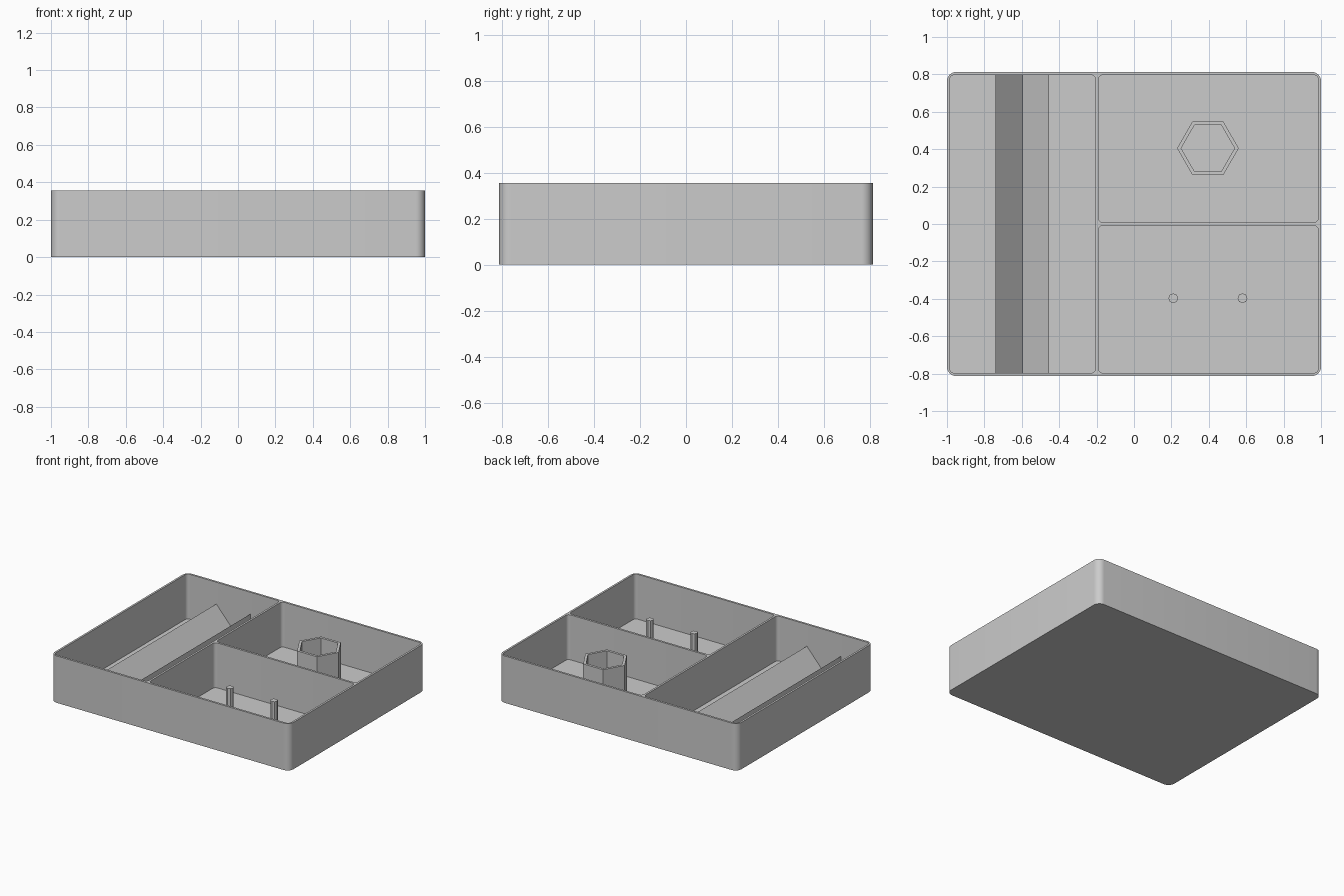
import bpy
import bmesh
import math

if "Cube" in bpy.data.objects:
    bpy.data.objects.remove(bpy.data.objects["Cube"], do_unlink=True)

HEIGHT = 0.355
FLOOR = 0.015

grey = bpy.data.materials.new("plain grey")
grey.use_nodes = True
colour = (0.6, 0.6, 0.6, 1.0)
grey.diffuse_color = colour
grey.node_tree.nodes["Principled BSDF"].inputs["Base Color"].default_value = colour


def prism(name, outline, z0, z1):
    """Extrude a closed xy outline from z0 to z1."""
    bm = bmesh.new()
    base = bm.faces.new([bm.verts.new((x, y, z0)) for x, y in outline])
    top = bmesh.ops.extrude_face_region(bm, geom=[base])["geom"]
    verts = [v for v in top if isinstance(v, bmesh.types.BMVert)]
    bmesh.ops.translate(bm, verts=verts, vec=(0, 0, z1 - z0))
    bmesh.ops.recalc_face_normals(bm, faces=bm.faces)
    mesh = bpy.data.meshes.new(name)
    bm.to_mesh(mesh)
    bm.free()
    mesh.materials.append(grey)
    obj = bpy.data.objects.new(name, mesh)
    bpy.context.collection.objects.link(obj)
    return obj


def rounded_rect(x0, x1, y0, y1, r, steps=8):
    corners = [(x1 - r, y1 - r), (x0 + r, y1 - r), (x0 + r, y0 + r), (x1 - r, y0 + r)]
    points = []
    for q, (cx, cy) in enumerate(corners):
        for i in range(steps + 1):
            a = (q + i / steps) * math.pi / 2
            points.append((cx + r * math.cos(a), cy + r * math.sin(a)))
    return points


def polygon(cx, cy, r, sides):
    turn = math.tau / sides
    return [(cx + r * math.cos(i * turn), cy + r * math.sin(i * turn)) for i in range(sides)]


def select_only(obj):
    bpy.ops.object.select_all(action="DESELECT")
    obj.select_set(True)
    bpy.context.view_layer.objects.active = obj


def cut(obj, cutter):
    """Subtract the cutter, then remove it."""
    cutter.hide_render = True
    mod = obj.modifiers.new("cut", "BOOLEAN")
    mod.operation = "DIFFERENCE"
    mod.solver = "EXACT"
    mod.object = cutter
    select_only(obj)
    bpy.ops.object.modifier_apply(modifier=mod.name)
    bpy.data.objects.remove(cutter, do_unlink=True)


# Tray body with three rounded compartments
tray = prism("tray_body", rounded_rect(-1, 1, -0.813, 0.813, 0.05), 0, HEIGHT)
for x0, x1, y0, y1 in [(-0.985, -0.205, -0.797, 0.797),
                       (-0.19, 0.985, 0.008, 0.797),
                       (-0.19, 0.985, -0.797, -0.008)]:
    cut(tray, prism("pocket_cutter", rounded_rect(x0, x1, y0, y1, 0.025), FLOOR, HEIGHT + 0.1))
select_only(tray)
bpy.ops.object.shade_smooth_by_angle(angle=math.radians(30))

# Long cradle block with a V groove along its top
profile = [(-0.74, 0.01), (-0.455, 0.01), (-0.455, 0.19), (-0.597, 0.03), (-0.74, 0.19)]
cradle = prism("v_cradle", profile, -0.8, 0.8)
cradle.rotation_euler.x = math.pi / 2

# Hollow hexagonal holder
holder = prism("hex_holder", polygon(0.395, 0.405, 0.165, 6), 0.01, 0.32)
cut(holder, prism("hex_cutter", polygon(0.395, 0.405, 0.143, 6), FLOOR, HEIGHT + 0.1))

# Two upright pegs
for side, x in (("right", 0.21), ("left", 0.58)):
    prism(side + "_peg", polygon(x, -0.397, 0.026, 8), 0.01, 0.27)
